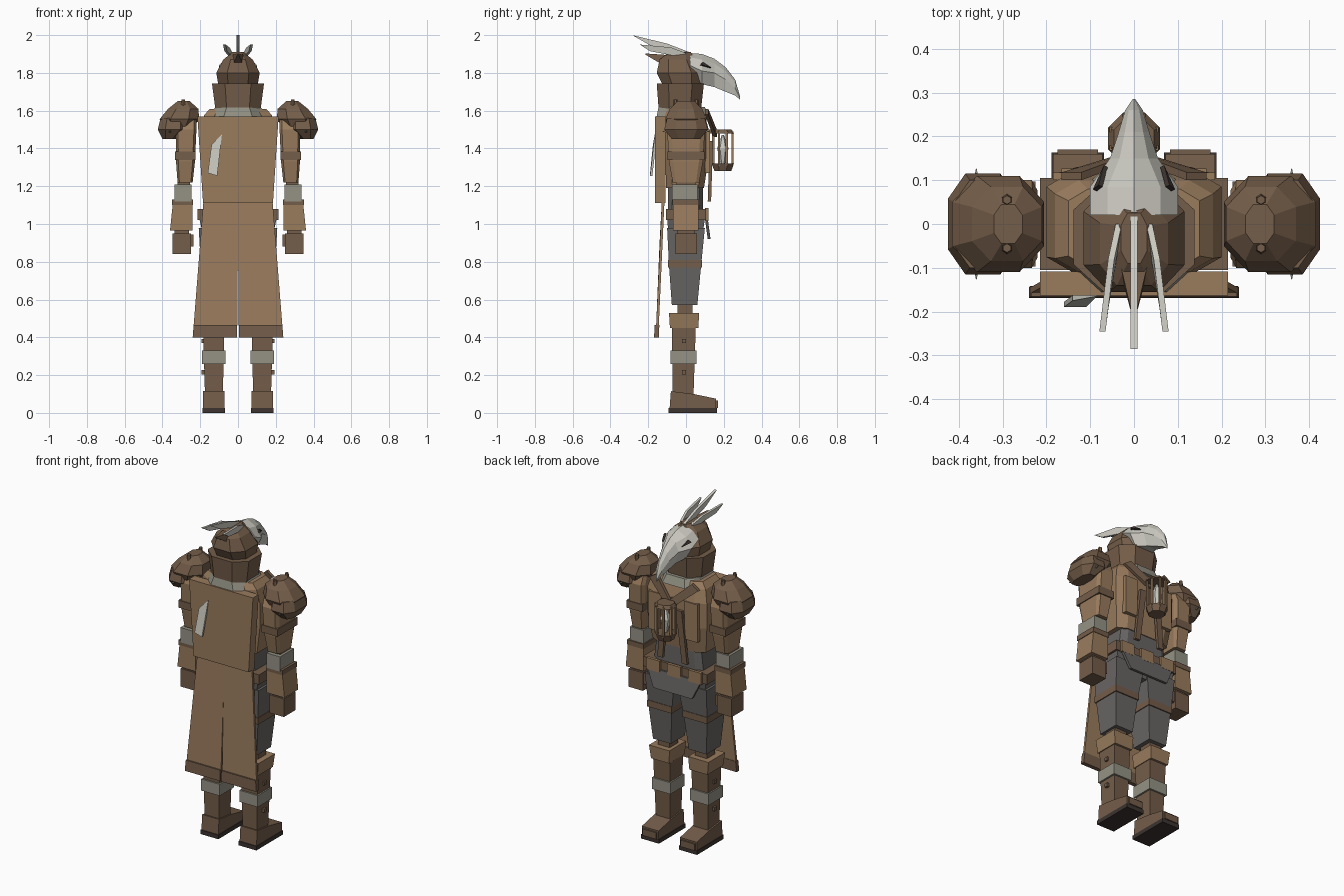
import bpy, bmesh, math
from mathutils import Vector


def material(name, r, g, b):
    m = bpy.data.materials.new(name)
    m.diffuse_color = (r, g, b, 1)
    return m


TAN = material("tan leather", 0.32, 0.20, 0.11)
BROWN = material("brown leather", 0.175, 0.11, 0.067)
BONE = material("bone", 0.61, 0.60, 0.54)
WRAP = material("grey wrapping", 0.30, 0.29, 0.235)
CLOTH = material("grey cloth", 0.14, 0.132, 0.127)
DARK = material("dark sole", 0.045, 0.034, 0.03)


def skin(name, rings, mat):
    """Join equal-length rings of points into a closed solid."""
    bm = bmesh.new()
    vs = [[bm.verts.new(p) for p in r] for r in rings]
    n = len(vs[0])
    for a, b in zip(vs, vs[1:]):
        for i in range(n):
            j = (i + 1) % n
            bm.faces.new((a[i], a[j], b[j], b[i]))
    bm.faces.new(vs[0])
    bm.faces.new(vs[-1])
    bmesh.ops.recalc_face_normals(bm, faces=bm.faces)
    me = bpy.data.meshes.new(name)
    bm.to_mesh(me)
    bm.free()
    me.materials.append(mat)
    ob = bpy.data.objects.new(name, me)
    bpy.context.collection.objects.link(ob)
    return ob


def loft(name, sections, mat, ch=0.0, s=1):
    """Stack of rectangles (z, x0, x1, y0, y1), corners chamfered by ch."""
    rings = []
    for z, x0, x1, y0, y1 in sections:
        cx, cy = (x1 - x0) * ch, (y1 - y0) * ch
        if ch:
            pts = [(x0 + cx, y0), (x1 - cx, y0), (x1, y0 + cy), (x1, y1 - cy),
                   (x1 - cx, y1), (x0 + cx, y1), (x0, y1 - cy), (x0, y0 + cy)]
        else:
            pts = [(x0, y0), (x1, y0), (x1, y1), (x0, y1)]
        rings.append([(s * x, y, z) for x, y in pts])
    return skin(name, rings, mat)


def box(name, x0, x1, y0, y1, z0, z1, mat, s=1):
    return loft(name, [(z0, x0, x1, y0, y1), (z1, x0, x1, y0, y1)], mat, 0, s)


def slab(name, pts, vec, mat, s=1):
    """Flat outline thickened along a vector."""
    a = [Vector((s * x, y, z)) for x, y, z in pts]
    v = Vector((s * vec[0], vec[1], vec[2]))
    return skin(name, [a, [p + v for p in a]], mat)


def rod(name, a, b, r0, r1, n, mat, s=1):
    """Tapered n-sided rod between two points."""
    a, b = Vector((s * a[0], a[1], a[2])), Vector((s * b[0], b[1], b[2]))
    q = (b - a).to_track_quat('Z', 'Y')
    ring = lambda c, r: [c + q @ Vector((r * math.cos((i + .5) * math.tau / n),
                                         r * math.sin((i + .5) * math.tau / n), 0)) for i in range(n)]
    return skin(name, [ring(a, r0), ring(b, r1)], mat)


# torso, waist and belt
loft("chest", [(1.19, -.18, .18, -.105, .095), (1.35, -.2, .2, -.11, .12), (1.5, -.2, .2, -.11, .12),
               (1.575, -.18, .18, -.11, .1), (1.61, -.15, .15, -.1, .08)], TAN, .15)
loft("abdomen", [(1.04, -.17, .17, -.095, .09), (1.2, -.15, .15, -.095, .09)], CLOTH, .12)
loft("pelvis", [(.92, -.18, .18, -.09, .085), (1.03, -.205, .205, -.1, .1)], CLOTH)
box("belt", -.215, .215, -.105, .105, 1.02, 1.08, BROWN)
for i, x in enumerate((-.14, 0, .14)):
    box("belt_plate_%d" % i, x - .045, x + .045, .1, .118, 1.015, 1.085, TAN)
slab("front_flap", [(-.18, .1, 1.03), (.18, .1, 1.03), (.13, .115, .92), (-.13, .115, .92)], (0, .015, 0), CLOTH)

# neck, hood and mask
loft("neck_ring", [(1.57, -.15, .15, -.155, .12), (1.62, -.12, .12, -.145, .1)], WRAP, .25)
loft("hood_collar", [(1.61, -.12, .12, -.145, .08), (1.745, -.138, .138, -.155, .095)], BROWN, .25)
loft("hood", [(1.74, -.105, .105, -.125, .08), (1.80, -.115, .115, -.155, .09),
              (1.87, -.078, .078, -.14, .05), (1.91, -.03, .03, -.09, .025)], BROWN, .25)
rod("hood_point", (0, -.07, 1.855), (0, -.215, 1.9), .055, .004, 4, BROWN)
rings = []
for y, w, top, mid, bot in [(.02, .1, 1.905, 1.84, 1.79), (.085, .1, 1.9, 1.81, 1.74),
                            (.15, .055, 1.875, 1.8, 1.725), (.21, .035, 1.83, 1.765, 1.7),
                            (.26, .02, 1.765, 1.72, 1.68), (.285, .003, 1.68, 1.67, 1.66)]:
    sh = (top * 2 + mid) / 3
    rings.append([(0, y, top), (w * .6, y, sh), (w, y, mid), (w * .6, y, bot),
                  (-w * .6, y, bot), (-w, y, mid), (-w * .6, y, sh)])
skin("beak_mask", rings, BONE)
for s in (1, -1):
    slab("eye_socket", [(.085, .075, 1.84), (.06, .13, 1.825), (.072, .085, 1.855)], (.009, .004, .004), DARK, s)
    slab("side_crest", [(.065, -.245, 1.95), (.045, -.08, 1.935), (.028, 0, 1.905), (.028, -.01, 1.88),
                        (.058, -.19, 1.915)], (.014, 0, 0), BONE, s)
slab("centre_crest", [(-.008, -.285, 2.0), (-.008, -.1, 1.955), (-.008, .03, 1.905), (-.008, .02, 1.88),
                      (-.008, -.18, 1.94)], (.016, 0, 0), BONE)

# cape, hem and bone shard
slab("cape_upper", [(-.215, -.163, 1.57), (.215, -.163, 1.57), (.185, -.163, 1.11), (-.185, -.163, 1.11)],
     (0, .055, 0), TAN)
for s in (1, -1):
    slab("cape_tail", [(0, -.128, 1.12), (.183, -.128, 1.12), (.235, -.158, .46), (.004, -.158, .46),
                       (0, -.14, .9)], (0, .014, 0), TAN, s)
    slab("cape_hem", [(.004, -.166, .465), (.235, -.166, .465), (.24, -.169, .4), (.004, -.169, .4)],
         (0, .025, 0), BROWN, s)
slab("bone_shard", [(-.085, -.165, 1.475), (-.11, -.19, 1.255), (-.16, -.19, 1.27), (-.14, -.175, 1.42)],
     (0, .012, 0), BONE)

# chest straps and lantern
for s in (1, -1):
    slab("shoulder_strap", [(.165, .1, 1.58), (.12, .1, 1.61), (.0, .145, 1.50), (.02, .145, 1.46)],
         (0, .018, 0), BROWN, s)
    slab("hanging_strap", [(.03, .125, 1.44), (.07, .125, 1.44), (.1, .115, 1.12), (.065, .115, 1.12)],
         (0, .018, 0), BROWN, s)
    box("chest_plate", .08, .165, .1, .127, 1.27, 1.5, TAN, s)
rod("lantern_base", (0, .195, 1.28), (0, .195, 1.32), .048, .064, 8, BROWN)
rod("lantern_cap", (0, .195, 1.48), (0, .195, 1.5), .064, .05, 8, BROWN)
rod("lantern_hook", (0, .12, 1.49), (0, .195, 1.49), .014, .014, 4, BROWN)
for i in range(8):
    a = (i + .5) * math.tau / 8
    x, y = .055 * math.cos(a), .195 + .055 * math.sin(a)
    rod("lantern_bar_%d" % i, (x, y, 1.31), (x, y, 1.49), .008, .008, 4, TAN)
rod("lantern_light_lower", (0, .195, 1.32), (0, .195, 1.4), .012, .03, 6, BONE)
rod("lantern_light_upper", (0, .195, 1.4), (0, .195, 1.47), .03, .006, 6, BONE)

for s in (1, -1):
    # shoulder armour
    loft("shoulder_pad", [(1.51, .24, .39, -.09, .09), (1.555, .205, .415, -.11, .11),
                          (1.61, .21, .37, -.085, .085), (1.65, .255, .32, -.045, .045)], BROWN, .27, s)
    loft("lower_shoulder_pad", [(1.45, .33, .4, -.075, .075), (1.5, .265, .425, -.115, .115),
                                (1.56, .27, .41, -.1, .1)], BROWN, .25, s)
    for y in (-.055, .055):
        rod("pad_stud", (.29, y, 1.62), (.29, y, 1.66), .014, .01, 6, BROWN, s)
    for d in (-1, 1):
        rod("pad_spike", (.36, .09 * d, 1.49), (.36, .127 * d, 1.49), .012, .001, 4, WRAP, s)
    # arm
    loft("upper_arm", [(1.22, .24, .32, -.07, .07), (1.33, .228, .328, -.09, .09),
                       (1.5, .22, .33, -.1, .1), (1.55, .22, .32, -.08, .08)], TAN, .12, s)
    box("arm_band", .225, .334, -.097, .097, 1.34, 1.385, BROWN, s)
    box("elbow_wrap", .245, .335, -.075, .06, 1.12, 1.21, WRAP, s)
    box("elbow_joint", .255, .32, -.05, .05, 1.2, 1.24, BROWN, s)
    loft("forearm", [(.965, .24, .36, -.068, .065), (1.11, .24, .345, -.068, .065)], TAN, 0, s)
    box("forearm_cuff", .238, .35, -.072, .068, 1.1, 1.13, BROWN, s)
    box("wrist", .26, .335, -.045, .045, .94, .97, BROWN, s)
    box("hand", .25, .347, -.055, .057, .84, .95, BROWN, s)
    box("thumb", .235, .26, .0, .05, .88, .945, BROWN, s)
    # leg
    loft("thigh", [(.57, .06, .18, -.075, .06), (.78, .04, .197, -.09, .08),
                   (.98, .01, .208, -.1, .1)], CLOTH, 0, s)
    box("thigh_band", .036, .202, -.096, .086, .77, .81, BROWN, s)
    box("knee_joint", .085, .165, -.045, .035, .5, .6, BROWN, s)
    loft("knee_cuff", [(.45, .068, .19, -.085, .065), (.53, .063, .2, -.09, .07)], TAN, 0, s)
    loft("shin", [(.1, .08, .175, -.07, .04), (.46, .072, .185, -.075, .052)], BROWN, 0, s)
    box("shin_wrap", .066, .19, -.082, .056, .26, .33, WRAP, s)
    for z in (.215, .38):
        box("shin_stud", .17, .193, -.022, .0, z - .011, z + .011, BROWN, s)
    # boot
    slab("boot", [(.072, -.087, .022), (.072, .16, .022), (.072, .16, .075), (.072, .04, .1),
                  (.072, -.08, .115)], (.113, 0, 0), BROWN, s)
    box("toe_cap", .082, .175, .14, .17, .025, .065, BROWN, s)
    box("sole", .068, .188, -.092, .163, 0, .025, DARK, s)
